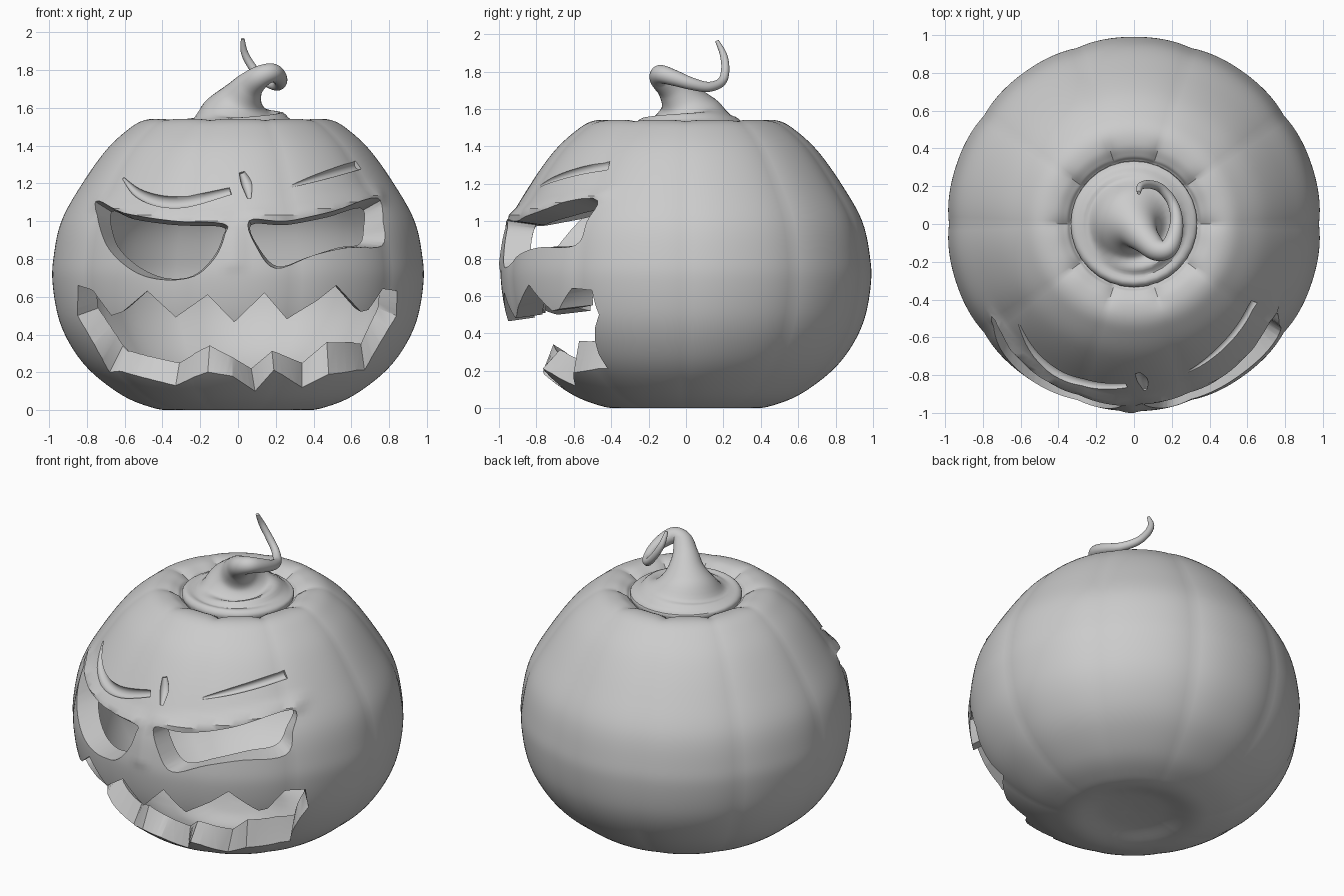
import bpy, bmesh, math
from mathutils import Vector

if "Cube" in bpy.data.objects:
    bpy.data.objects.remove(bpy.data.objects["Cube"])


def spline(pts, n, closed=False):
    """Catmull-Rom samples through tuples of any dimension."""
    m, out = len(pts), []
    get = (lambda i: Vector(pts[i % m])) if closed else (lambda i: Vector(pts[max(0, min(m - 1, i))]))
    for i in range(m if closed else m - 1):
        a, b, c, d = get(i - 1), get(i), get(i + 1), get(i + 2)
        for k in range(n):
            t = k / n
            out.append(0.5 * (2 * b + (c - a) * t + (2 * a - 5 * b + 4 * c - d) * t * t
                              + (3 * b - a - 3 * c + d) * t ** 3))
    if not closed:
        out.append(get(m - 1))
    return out


def straight(pts, n):
    """Closed polygon with every side divided n times."""
    m = len(pts)
    return [Vector(pts[i]).lerp(Vector(pts[(i + 1) % m]), k / n) for i in range(m) for k in range(n)]


def loft(name, rings):
    """Closed solid through rings of equal point count."""
    bm = bmesh.new()
    vs = [[bm.verts.new(p) for p in ring] for ring in rings]
    n = len(vs[0])
    for a, b in zip(vs, vs[1:]):
        for i in range(n):
            j = (i + 1) % n
            bm.faces.new((a[i], a[j], b[j], b[i]))
    bm.faces.new(vs[0][::-1])
    bm.faces.new(vs[-1])
    bmesh.ops.recalc_face_normals(bm, faces=bm.faces)
    me = bpy.data.meshes.new(name)
    bm.to_mesh(me)
    bm.free()
    ob = bpy.data.objects.new(name, me)
    bpy.context.collection.objects.link(ob)
    return ob


def tube(name, path, sides):
    """Round sweep along (x, y, z, radius) samples."""
    rings, u = [], Vector((1, 0, 0))
    for i, p in enumerate(path):
        t = (path[min(i + 1, len(path) - 1)] - path[max(i - 1, 0)]).to_3d().normalized()
        u = (u - t * u.dot(t))
        if u.length < 0.1:
            u = t.orthogonal()
        u.normalize()
        v = t.cross(u)
        rings.append([p.to_3d() + p[3] * (u * math.cos(a) + v * math.sin(a))
                      for a in (2 * math.pi * k / sides for k in range(sides))])
    return loft(name, rings)


# Pumpkin profile (radius, height)
profile = spline([(.03, .04), (.2, .03), (.36, .0), (.48, .02), (.62, .08), (.78, .2), (.885, .33),
                  (.955, .48), (.988, .66), (.985, .8), (.942, 1.0), (.83, 1.2), (.70, 1.38),
                  (.58, 1.49), (.5, 1.535), (.42, 1.54), (.36, 1.515), (.3, 1.48), (.03, 1.47)], 6)
wall = [p for p in profile if p[0] > .37]
INNER, MID = .86, .77


def radius(z):
    for a, b in zip(wall, wall[1:]):
        if a[1] <= z <= b[1]:
            return a[0] + (b[0] - a[0]) * (z - a[1]) / max(b[1] - a[1], 1e-6)
    return .4


def project(x, z, k=1.0):
    """Point of the front wall (k=1 outside, k=INNER inside)."""
    r = k * radius(MID + (z - MID) / k)
    return Vector((x, -math.sqrt(max(r * r - x * x, .04)), z))


# Raised eyelids and nose bridge: (points, height, width)
ridges = [([(-.72, 1.09), (-.4, 1.02), (-.08, 1.01)], .025, .035),
          ([(.06, 1.02), (.4, 1.06), (.73, 1.14)], .025, .035),
          ([(-.02, 1.0), (-.02, .78)], .015, .04)]


def bulge(x, z):
    h = 0
    for pts, height, width in ridges:
        d = 9
        for a, b in zip(pts, pts[1:]):
            a, b, p = Vector(a), Vector(b), Vector((x, z))
            t = max(0, min(1, (p - a).dot(b - a) / (b - a).length_squared))
            d = min(d, (p - a.lerp(b, t)).length)
        h = max(h, height * math.exp(-(d / width) ** 2))
    return h


def shell(name, k, seg, face):
    rings = []
    for r, z in profile:
        ring = []
        for i in range(seg):
            a = 2 * math.pi * i / seg
            crease = (1 - abs(math.sin(5 * a))) ** 2
            rr = r * (1 - .012 * crease)
            zz = z - (.025 * crease * math.exp(-((r - .36) / .1) ** 2) if z > 1.4 else 0)
            if face and math.sin(a) < -.3 and .6 < z < 1.3:
                rr += bulge(rr * math.cos(a), z)
            ring.append((k * rr * math.cos(a), k * rr * math.sin(a), MID + k * (zz - MID)))
        rings.append(ring)
    return loft(name, rings)


def opening(name, outer, inner):
    """Cutter whose walls run from the outer outline to the inner outline."""
    o = [project(*p) for p in outer]
    n = [project(p[0], p[1], INNER) for p in inner]
    a = [p + (p - q) * .6 for p, q in zip(o, n)]
    b = [q + (q - p) * .4 for p, q in zip(o, n)]
    return loft(name, [[(p.x, -1.5, p.z) for p in a], a, o, n, b, [(p.x, -.15, p.z) for p in b]])


def groove(name, pts):
    """Tapered cutter lying on the wall; points are (x, z, radius)."""
    return tube(name, [Vector((*project(p[0], p[1]), max(p[2], .004))) for p in spline(pts, 6)], 12)


body = shell("pumpkin_body", 1, 160, True)
cutters = [shell("hollow", INNER, 80, False)]

# Jagged mouth
upper = [(-.85, .66), (-.77, .63), (-.67, .5), (-.61, .52), (-.48, .63), (-.33, .49), (-.16, .61),
         (-.02, .465), (.14, .62), (.26, .48), (.42, .58), (.52, .66), (.65, .52), (.69, .53),
         (.77, .64), (.845, .63)]
low_out = [(.84, .5), (.67, .21), (.48, .19), (.34, .12), (.19, .21), (.09, .1), (-.03, .18),
           (-.16, .2), (-.33, .13), (-.61, .2), (-.68, .2), (-.85, .5)]
low_in = [(.74, .54), (.65, .35), (.47, .36), (.34, .25), (.18, .31), (.07, .22), (-.03, .28),
          (-.15, .34), (-.31, .25), (-.58, .31), (-.61, .34), (-.74, .54)]
up_in = [(x * (.95 if abs(x) < .7 else .89), z + .02) for x, z in upper]
cutters.append(opening("mouth_cut", straight(upper + low_out, 4), straight(up_in + low_in, 4)))

# Eyes
left_out = [(-.75, 1.1), (-.6, 1.04), (-.35, 1.0), (-.08, .985), (-.07, .93), (-.12, .81), (-.23, .71),
            (-.4, .69), (-.56, .74), (-.7, .88)]
left_in = [(-.67, 1.05), (-.55, 1.01), (-.34, .98), (-.09, .97), (-.08, .92), (-.13, .81), (-.24, .71),
           (-.39, .7), (-.54, .77), (-.65, .89)]
right_out = [(.06, 1.0), (.25, 1.0), (.5, 1.05), (.73, 1.12), (.775, 1.0), (.77, .87), (.58, .86),
             (.4, .82), (.2, .75), (.1, .86)]
right_in = [(.07, .98), (.25, .98), (.47, 1.02), (.65, 1.07), (.67, .97), (.65, .88), (.53, .86),
            (.37, .81), (.21, .76), (.11, .86)]
for side, o, i in (("left", left_out, left_in), ("right", right_out, right_in)):
    cutters.append(opening(side + "_eye_cut", spline(o, 5, True), spline(i, 5, True)))

# Brow and frown grooves
cutters.append(groove("left_brow_cut", [(-.61, 1.23, .006), (-.53, 1.15, .025), (-.4, 1.105, .035),
                                        (-.25, 1.11, .035), (-.04, 1.16, .022)]))
cutters.append(groove("right_brow_cut", [(.26, 1.18, .005), (.45, 1.24, .022), (.64, 1.3, .028)]))
cutters.append(groove("frown_cut", [(.02, 1.26, .015), (.045, 1.2, .028), (.06, 1.12, .01)]))

bpy.context.view_layer.objects.active = body
for c in cutters:
    mod = body.modifiers.new(c.name, 'BOOLEAN')
    mod.operation, mod.solver, mod.object = 'DIFFERENCE', 'EXACT', c
    bpy.ops.object.modifier_apply(modifier=mod.name)
    bpy.data.objects.remove(c)

# Lid with curling stem
stem = tube("lid_and_stem", spline([
    (0, 0, 1.46, .325), (0, 0, 1.515, .332), (0, 0, 1.545, .265), (0, -.005, 1.59, .185),
    (.02, -.03, 1.65, .115), (.06, -.08, 1.715, .078), (.12, -.135, 1.765, .06), (.18, -.13, 1.785, .05),
    (.215, -.06, 1.765, .042), (.225, .03, 1.735, .033), (.2, .12, 1.718, .027), (.14, .19, 1.745, .024),
    (.08, .21, 1.81, .022), (.035, .2, 1.89, .019), (.025, .165, 1.965, .01)], 6), 32)

for ob in (body, stem):
    bpy.ops.object.select_all(action='DESELECT')
    ob.select_set(True)
    bpy.context.view_layer.objects.active = ob
    bpy.ops.object.shade_smooth_by_angle(angle=math.radians(35))
